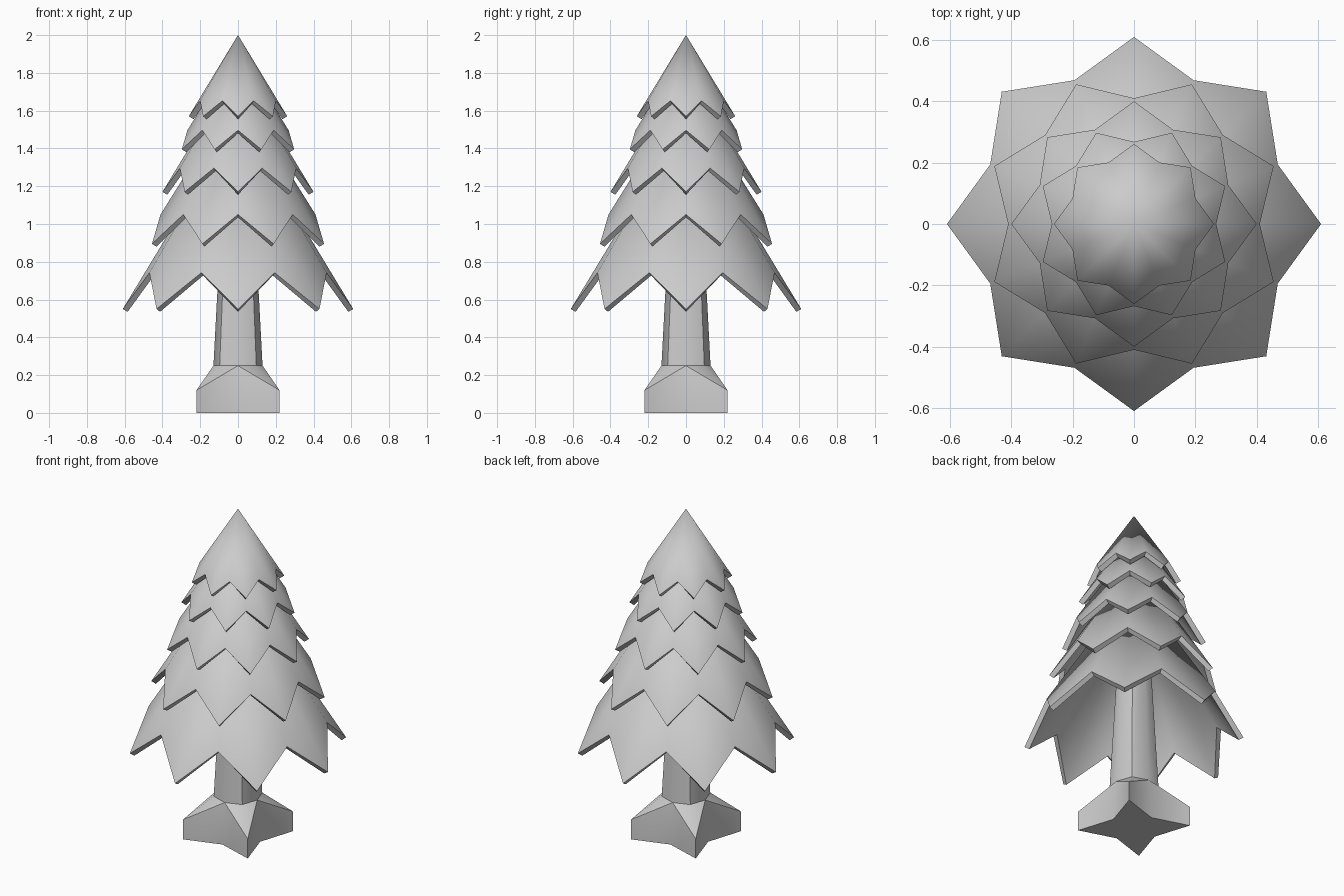
import bpy, bmesh
from math import sin, cos, pi, radians

if "Cube" in bpy.data.objects:
    bpy.data.objects.remove(bpy.data.objects["Cube"])


def finish(bm, name, angle):
    bmesh.ops.recalc_face_normals(bm, faces=bm.faces)
    me = bpy.data.meshes.new(name)
    bm.to_mesh(me)
    bm.free()
    ob = bpy.data.objects.new(name, me)
    bpy.context.collection.objects.link(ob)
    bpy.ops.object.select_all(action='DESELECT')
    ob.select_set(True)
    bpy.context.view_layer.objects.active = ob
    bpy.ops.object.shade_smooth_by_angle(angle=radians(angle))
    return ob


def ring(bm, radii, heights, start=0.0):
    n = len(radii)
    return [bm.verts.new((r * cos(start + 2 * pi * i / n), r * sin(start + 2 * pi * i / n), z))
            for i, (r, z) in enumerate(zip(radii, heights))]


# Branch tier: thick cone with an eight-pointed zigzag hem
def tier(name, radius, z_tip, start):
    bm = bmesh.new()
    t = 0.03
    rs = [radius, radius * 0.832] * 8
    zs = [z_tip, z_tip + radius * 0.315] * 8
    apex_z = z_tip + radius * 1.65
    outer = ring(bm, rs, zs, start)
    inner = ring(bm, [r - t * 0.86 for r in rs], [z - t * 0.5 for z in zs], start)
    top = bm.verts.new((0, 0, apex_z))
    under = bm.verts.new((0, 0, apex_z - t * 1.95))
    for i in range(16):
        j = (i + 1) % 16
        bm.faces.new((outer[i], outer[j], top))
        bm.faces.new((inner[j], inner[i], under))
        bm.faces.new((outer[j], outer[i], inner[i], inner[j]))
    finish(bm, name, 32)


tiers = [(0.61, 0.55), (0.493, 0.895), (0.4, 1.17), (0.322, 1.395), (0.261, 1.57)]
for k, (r, z) in enumerate(tiers):
    tier(f"branch_tier_{k + 1}", r, z, (k % 2) * pi / 8)

# Trunk: octagonal column flaring into four diagonal roots
bm = bmesh.new()
sections = [(0.15, 0.311, 0.0), (0.15, 0.311, 0.12), (0.13, 0.137, 0.25), (0.085, 0.09, 1.1)]
rings = [ring(bm, [a, d] * 4, [z] * 8) for a, d, z in sections]
for k, (lo, hi) in enumerate(zip(rings, rings[1:])):
    for i in range(8):
        j = (i + 1) % 8
        if k == 1:
            # root shoulder folds from root tip up to the flat of the column
            tip, side = (i, j) if i % 2 else (j, i)
            bm.faces.new((lo[tip], lo[side], hi[side]))
            bm.faces.new((lo[tip], hi[side], hi[tip]))
        else:
            bm.faces.new((lo[i], lo[j], hi[j], hi[i]))
bm.faces.new(rings[0][::-1])
bm.faces.new(rings[-1])
finish(bm, "trunk", 44)
